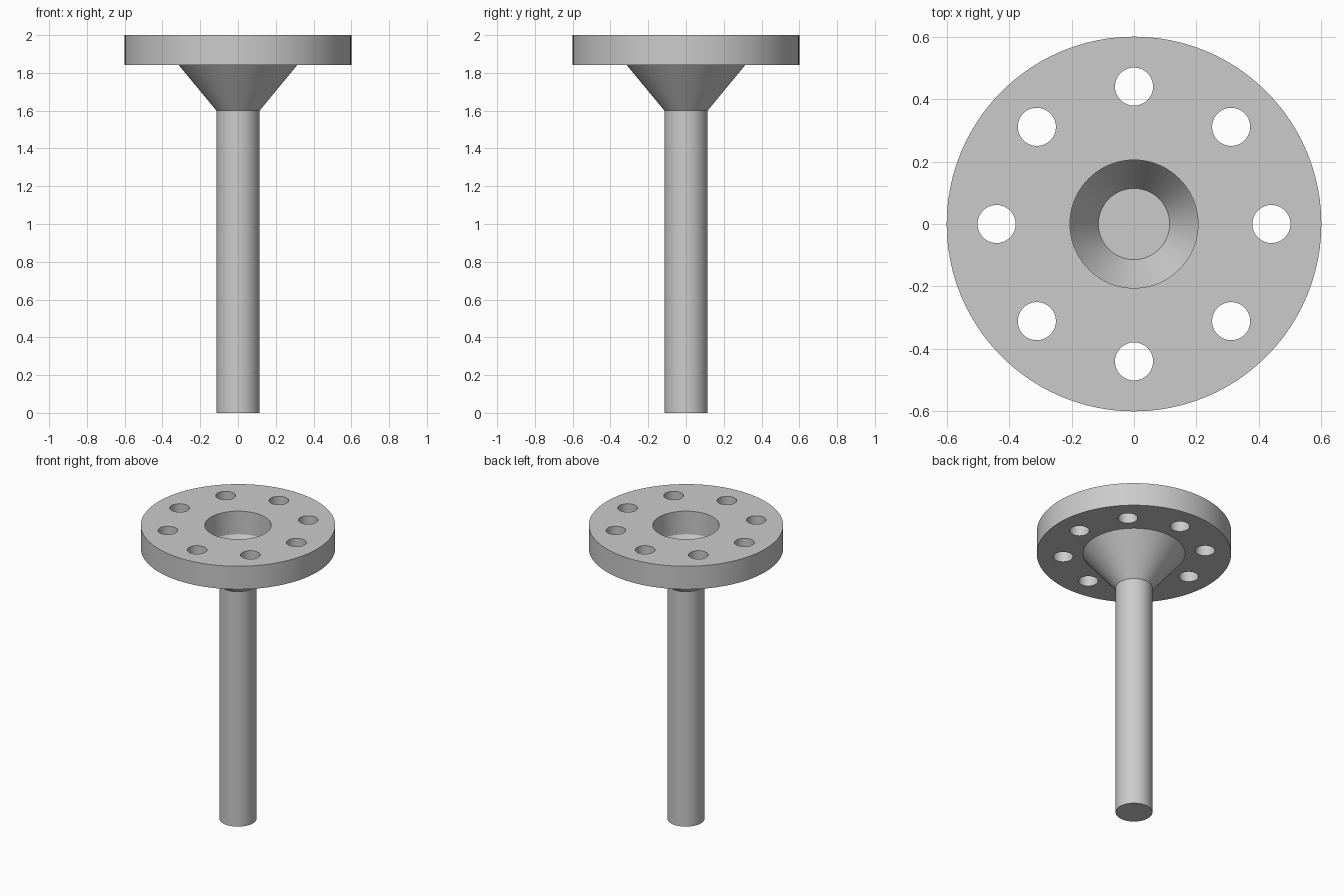
import bpy
import bmesh
import math

if "Cube" in bpy.data.objects:
    bpy.data.objects.remove(bpy.data.objects["Cube"], do_unlink=True)

SEGMENTS = 96
SHAFT_R, NECK_R, BORE_R, FLANGE_R = 0.114, 0.315, 0.205, 0.6
NECK_Z, SOCKET_Z, FLANGE_Z, TOP_Z = 1.6, 1.7, 1.843, 2.0
BOLT_R, BOLT_CIRCLE, BOLTS = 0.061, 0.44, 8

steel = bpy.data.materials.new("steel_grey")
steel.use_nodes = True
steel.diffuse_color = (0.6, 0.6, 0.6, 1)
steel.node_tree.nodes["Principled BSDF"].inputs["Base Color"].default_value = (0.6, 0.6, 0.6, 1)


def add_object(name, bm):
    bmesh.ops.recalc_face_normals(bm, faces=bm.faces[:])
    mesh = bpy.data.meshes.new(name)
    bm.to_mesh(mesh)
    bm.free()
    mesh.materials.append(steel)
    obj = bpy.data.objects.new(name, mesh)
    bpy.context.collection.objects.link(obj)
    return obj


def lathe(name, profile):
    """Spin a (radius, height) profile around the z axis."""
    bm = bmesh.new()
    verts = [bm.verts.new((r, 0, z)) for r, z in profile]
    edges = [bm.edges.new(pair) for pair in zip(verts, verts[1:])]
    bmesh.ops.spin(bm, geom=verts + edges, cent=(0, 0, 0), axis=(0, 0, 1),
                   angle=math.tau, steps=SEGMENTS, use_duplicate=False)
    bmesh.ops.remove_doubles(bm, verts=bm.verts[:], dist=1e-5)
    return add_object(name, bm)


# Solid shaft, flared neck, flange and countersunk socket in one turning
body = lathe("flanged_shaft", [
    (0, 0), (SHAFT_R, 0), (SHAFT_R, NECK_Z),
    (NECK_R, FLANGE_Z), (FLANGE_R, FLANGE_Z), (FLANGE_R, TOP_Z),
    (BORE_R, TOP_Z), (BORE_R, FLANGE_Z), (SHAFT_R, SOCKET_Z), (0, SOCKET_Z),
])

# Ring of drills for the bolt holes
bm = bmesh.new()
for i in range(BOLTS):
    angle = math.tau * i / BOLTS
    drill = bmesh.ops.create_cone(bm, cap_ends=True, segments=48,
                                  radius1=BOLT_R, radius2=BOLT_R, depth=0.4)
    bmesh.ops.translate(bm, verts=drill["verts"], vec=(
        BOLT_CIRCLE * math.cos(angle), BOLT_CIRCLE * math.sin(angle),
        (FLANGE_Z + TOP_Z) / 2))
cutter = add_object("bolt_hole_cutter", bm)
cutter.hide_render = True

# Cut the holes, then discard the drills
holes = body.modifiers.new("bolt_holes", "BOOLEAN")
holes.operation = "DIFFERENCE"
holes.solver = "EXACT"
holes.object = cutter
bpy.ops.object.select_all(action="DESELECT")
bpy.context.view_layer.objects.active = body
body.select_set(True)
bpy.ops.object.modifier_apply(modifier=holes.name)
bpy.data.objects.remove(cutter, do_unlink=True)

bpy.ops.object.shade_smooth_by_angle(angle=math.radians(25))
